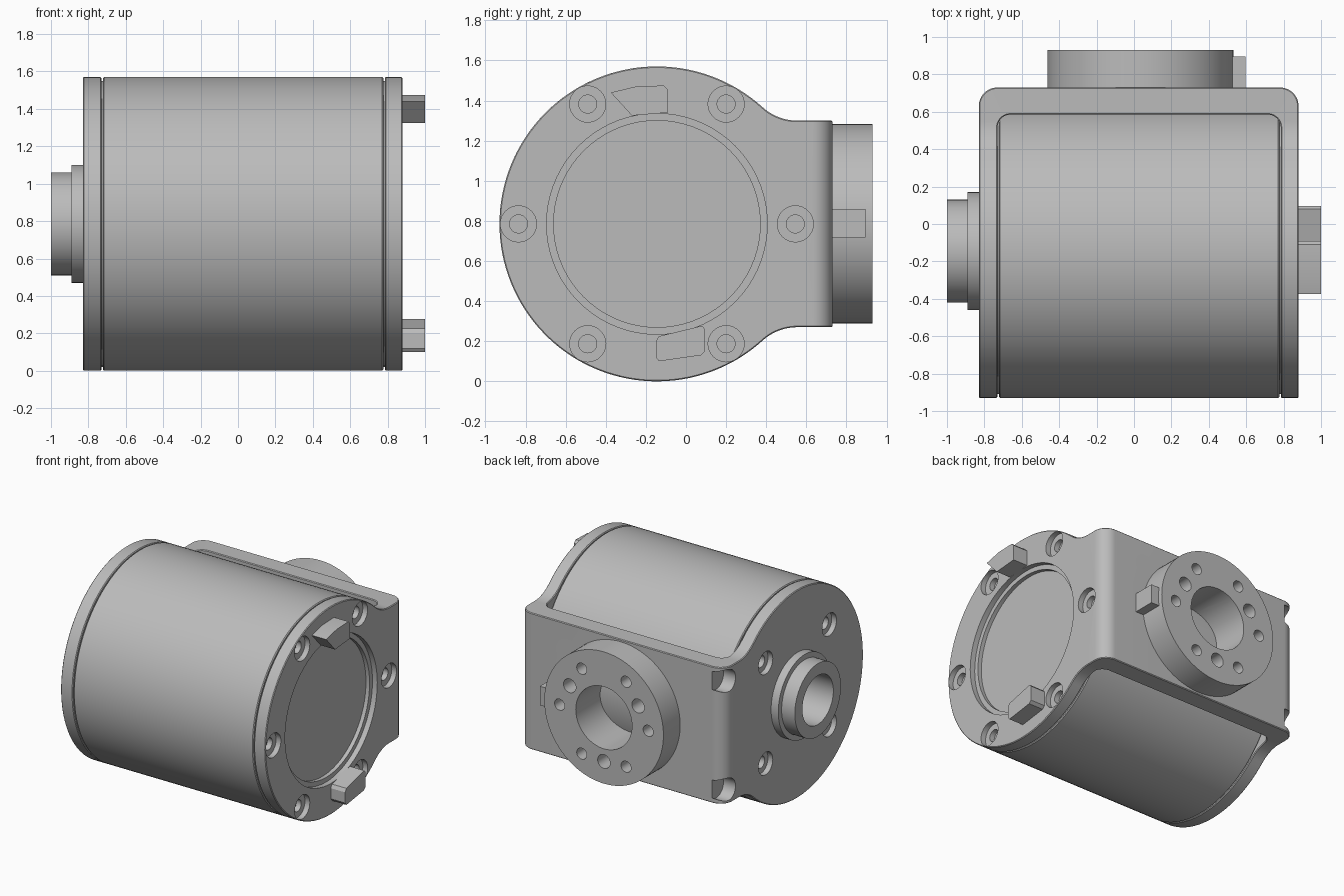
import bpy
import bmesh
from math import sin, cos, pi, sqrt, atan2, radians

if "Cube" in bpy.data.objects:
    bpy.data.objects.remove(bpy.data.objects["Cube"])

grey = bpy.data.materials.new("satin grey metal")
grey.use_nodes = True
COLOUR = (0.5, 0.5, 0.5, 1)
grey.diffuse_color = COLOUR
grey.node_tree.nodes["Principled BSDF"].inputs["Base Color"].default_value = COLOUR

CY, CZ, R = -0.145, 0.785, 0.785      # drum axis and radius
FX = 0.035                            # rear flange centre


def arc(cx, cy, r, a0, a1, n):
    return [(cx + r * cos(a0 + (a1 - a0) * i / n), cy + r * sin(a0 + (a1 - a0) * i / n))
            for i in range(n + 1)]


def circle(cx, cy, r, n=48):
    return arc(cx, cy, r, 0, 2 * pi, n)[:-1]


def prism(name, points, axis, a, b):
    """Extrude a flat outline along an axis from a to b."""
    place = {"x": lambda p, t: (t, p[0], p[1]),
             "y": lambda p, t: (p[0], t, p[1]),
             "z": lambda p, t: (p[0], p[1], t)}[axis]
    bm = bmesh.new()
    low = [bm.verts.new(place(p, a)) for p in points]
    high = [bm.verts.new(place(p, b)) for p in points]
    bm.faces.new(low)
    bm.faces.new(high)
    for i in range(len(points)):
        j = (i + 1) % len(points)
        bm.faces.new((low[i], low[j], high[j], high[i]))
    bmesh.ops.recalc_face_normals(bm, faces=bm.faces)
    mesh = bpy.data.meshes.new(name)
    bm.to_mesh(mesh)
    bm.free()
    mesh.materials.append(grey)
    ob = bpy.data.objects.new(name, mesh)
    bpy.context.collection.objects.link(ob)
    return ob


def bake(ob):
    graph = bpy.context.evaluated_depsgraph_get()
    mesh = bpy.data.meshes.new_from_object(ob.evaluated_get(graph))
    ob.modifiers.clear()
    ob.data = mesh


def combine(ob, cutters, operation="DIFFERENCE"):
    for c in cutters:
        mod = ob.modifiers.new("cut", "BOOLEAN")
        mod.operation, mod.object, mod.solver = operation, c, "EXACT"
    bake(ob)
    for c in cutters:
        bpy.data.objects.remove(c)


def chamfer(ob, width):
    mod = ob.modifiers.new("chamfer", "BEVEL")
    mod.width, mod.segments = width, 1
    mod.limit_method, mod.angle_limit = "ANGLE", radians(50)
    bake(ob)


def hole(axis, u, v, r, a, b):
    return prism("cutter", circle(u, v, r, 32), axis, a, b)


# Bracket side outline: round cheek blending into a flat rear block
half, fil = 0.515, 0.257
fy = sqrt((R + fil) ** 2 - (half + fil) ** 2)
t = atan2(half + fil, fy)
side = arc(CY, CZ, R, t, 2 * pi - t, 96)
side += arc(CY + fy, CZ - half - fil, fil, pi - t, pi / 2, 12)
side += [(0.73, CZ - half), (0.73, CZ + half)]
side += arc(CY + fy, CZ + half + fil, fil, -pi / 2, t - pi, 12)
bracket = prism("bracket", side, "x", -0.95, 0.95)

# Bracket plan outline: U shape with rounded corners
plan = [(0.88, -1.1)] + arc(0.78, 0.63, 0.1, 0, pi / 2, 12)
plan += arc(-0.73, 0.63, 0.1, pi / 2, pi, 12) + [(-0.83, -1.1), (-0.73, -1.1)]
plan += arc(-0.66, 0.515, 0.07, pi, pi / 2, 10)
plan += arc(0.715, 0.515, 0.07, pi / 2, 0, 10) + [(0.785, -1.1)]
combine(bracket, [prism("cutter", plan, "z", -0.5, 2.2)], "INTERSECT")
chamfer(bracket, 0.01)

# Stepped round recess in the open cheek
cuts = [prism("cutter", circle(CY, CZ, 0.55, 72), "x", 0.84, 1.1),
        prism("cutter", circle(CY, CZ, 0.515, 72), "x", 0.81, 1.1)]
# Counterbored bolt holes, six on one cheek and four on the other
for i in range(6):
    y, z = CY + 0.69 * cos(i * pi / 3), CZ + 0.69 * sin(i * pi / 3)
    cuts += [hole("x", y, z, 0.09, 0.84, 1.1), hole("x", y, z, 0.045, 0.8, 1.1)]
for sy in (-1, 1):
    for sz in (-1, 1):
        y, z = CY + sy * 0.38, CZ + sz * 0.38
        cuts += [hole("x", y, z, 0.085, -1.1, -0.79), hole("x", y, z, 0.045, -1.1, -0.75)]
# Scalloped corner notches
for s in (-1, 1):
    cuts.append(hole("x", 0.68, CZ + s * 0.41, 0.085, -1.1, -0.73))
# Rear opening and hub bore
cuts.append(prism("cutter", circle(FX, CZ, 0.235), "y", 0.4, 1.1))
cuts.append(prism("cutter", circle(CY, CZ, 0.185), "x", -1.1, -0.75))
combine(bracket, cuts)

# Drum with narrow grooves beside the cheeks
drum = prism("drum", circle(CY, CZ, R, 128), "x", -0.722, 0.777)
chamfer(drum, 0.006)
core = prism("drum_core", circle(CY, CZ, R - 0.02, 96), "x", -0.735, 0.79)

# Stepped hollow hub
for name, r, a, b in (("hub_collar", 0.315, -0.89, -0.825), ("hub_sleeve", 0.275, -1.0, -0.825)):
    part = prism(name, circle(CY, CZ, r, 72), "x", a, b)
    combine(part, [prism("cutter", circle(CY, CZ, 0.185), "x", -1.1, -0.7)])

# Rear flange with bolt circle
flange = prism("rear_flange", circle(FX, CZ, 0.4975, 96), "y", 0.725, 0.93)
cuts = [prism("cutter", circle(FX, CZ, 0.235), "y", 0.6, 1.1)]
for i in range(6):
    a = i * pi / 3
    cuts.append(hole("y", FX + 0.37 * cos(a), CZ + 0.37 * sin(a), 0.042, 0.78, 1.1))
for i in range(3):
    a = pi / 6 + i * 2 * pi / 3
    cuts.append(hole("y", FX + 0.33 * cos(a), CZ + 0.33 * sin(a), 0.052, 0.78, 1.1))
combine(flange, cuts)
prism("flange_key", [(0.45, 0.717), (0.595, 0.717), (0.595, 0.86), (0.45, 0.86)], "y", 0.728, 0.895)

# Drive lugs on the open cheek
prism("upper_lug", [(-0.375, 1.44), (-0.25, 1.47), (-0.11, 1.475), (-0.09, 1.455),
                    (-0.09, 1.34), (-0.27, 1.325)], "x", 0.87, 1.0)
prism("lower_lug", [(-0.135, 0.1), (0.075, 0.13), (0.095, 0.15), (0.095, 0.26),
                    (0.08, 0.277), (-0.135, 0.225), (-0.15, 0.2), (-0.15, 0.12)], "x", 0.87, 1.0)

# Smooth round walls, crisp edges
bpy.ops.object.select_all(action="DESELECT")
for ob in bpy.context.collection.objects:
    if ob.type == "MESH":
        ob.select_set(True)
        bpy.context.view_layer.objects.active = ob
bpy.ops.object.shade_smooth_by_angle(angle=radians(30))
